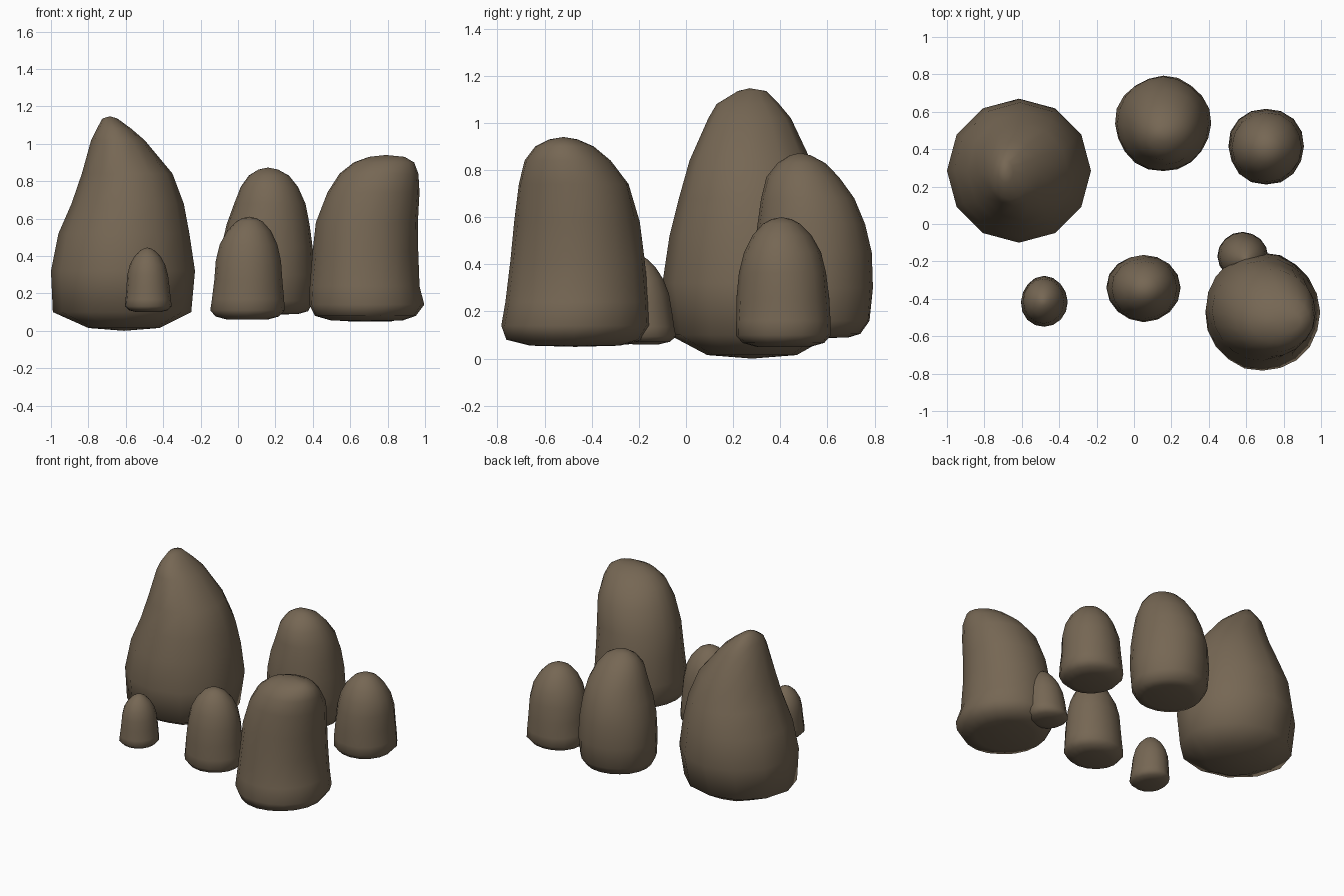
import bpy, math
from mathutils import Vector, noise

stone = bpy.data.materials.new("brown stone")
stone.diffuse_color = (0.18, 0.135, 0.088, 1)


def loft(name, levels, bottom, top, sides, rough):
    """Stack of oval rings (z, x0, x1, y0, y1), closed by a pole at each end."""
    verts, faces = [], []
    for z, x0, x1, y0, y1 in levels:
        cx, cy, rx, ry = (x0 + x1) / 2, (y0 + y1) / 2, (x1 - x0) / 2, (y1 - y0) / 2
        for i in range(sides):
            a = math.tau * i / sides
            p = Vector((cx + rx * math.cos(a), cy + ry * math.sin(a), z))
            # gentle lumps
            k = 1 + rough * noise.noise(p * 6)
            verts.append((cx + (p.x - cx) * k, cy + (p.y - cy) * k, z))
    for r in range(len(levels) - 1):
        for i in range(sides):
            j = (i + 1) % sides
            faces.append((r * sides + i, r * sides + j, (r + 1) * sides + j, (r + 1) * sides + i))
    b, last = len(verts), (len(levels) - 1) * sides
    verts += [bottom, top]
    for i in range(sides):
        j = (i + 1) % sides
        faces += [(b, j, i), (b + 1, last + i, last + j)]
    me = bpy.data.meshes.new(name)
    me.from_pydata(verts, [], faces)
    me.materials.append(stone)
    for p in me.polygons:
        p.use_smooth = True
    ob = bpy.data.objects.new(name, me)
    bpy.context.collection.objects.link(ob)


SMALL = [(0, .55), (.03, .85), (.09, 1), (.2, .98), (.38, .95), (.57, .9),
         (.73, .79), (.86, .61), (.95, .38), (.985, .2)]


def small_rock(name, x, y, rx, ry, z0, z1, lean=(0, 0), taper=1):
    """Upright rounded stone following the shared profile."""
    levels = []
    for t, f in SMALL:
        f = f ** taper
        cx, cy = x + lean[0] * t, y + lean[1] * t
        levels.append((z0 + t * (z1 - z0), cx - rx * f, cx + rx * f, cy - ry * f, cy + ry * f))
    loft(name, levels, (x, y, z0), (x + lean[0], y + lean[1], z1), 16, 0.05)


# tall coarse boulder at the back left
loft("tall_boulder", [
    (.015, -.80, -.42, .09, .47), (.10, -.99, -.25, -.07, .62), (.32, -1.0, -.23, -.10, .67),
    (.52, -.96, -.26, -.07, .65), (.68, -.89, -.29, -.03, .60), (.84, -.835, -.35, .015, .53),
    (1.02, -.785, -.50, .095, .445), (1.08, -.755, -.57, .13, .395),
    (1.135, -.725, -.645, .22, .34)], (-.61, .28, 0), (-.685, .27, 1.147), 12, 0.0)

# rounded boulder at the back middle
loft("middle_boulder", [
    (.09, .0, .32, .38, .69), (.105, -.06, .37, .32, .74), (.16, -.09, .40, .29, .78),
    (.30, -.10, .412, .28, .79), (.45, -.09, .40, .285, .785), (.57, -.06, .385, .30, .76),
    (.68, -.02, .36, .32, .715), (.77, .015, .32, .345, .65), (.83, .06, .275, .39, .59),
    (.862, .11, .215, .44, .53)], (.16, .53, .085), (.16, .485, .873), 20, 0.04)

# broad boulder at the front right, overhanging to the right
loft("broad_boulder", [
    (.055, .50, .88, -.66, -.28), (.08, .41, .95, -.76, -.19), (.14, .38, .995, -.785, -.155),
    (.24, .385, .97, -.765, -.155), (.42, .40, .96, -.745, -.175), (.58, .42, .962, -.73, -.20),
    (.74, .475, .97, -.71, -.245), (.84, .545, .962, -.685, -.32), (.90, .62, .94, -.64, -.39),
    (.93, .70, .89, -.58, -.46)], (.68, -.47, .05), (.79, -.52, .94), 20, 0.03)

# smaller stones
small_rock("back_right_stone", .705, .415, .205, .205, .05, .60, (.01, -.01))
small_rock("front_left_stone", -.48, -.415, .125, .135, .10, .445, (-.005, 0), 1.15)
small_rock("front_middle_stone", .05, -.34, .195, .18, .06, .61, (.01, -.01))
small_rock("leaning_stone", .58, -.17, .135, .13, .06, .44, (.02, -.025), 1.5)
